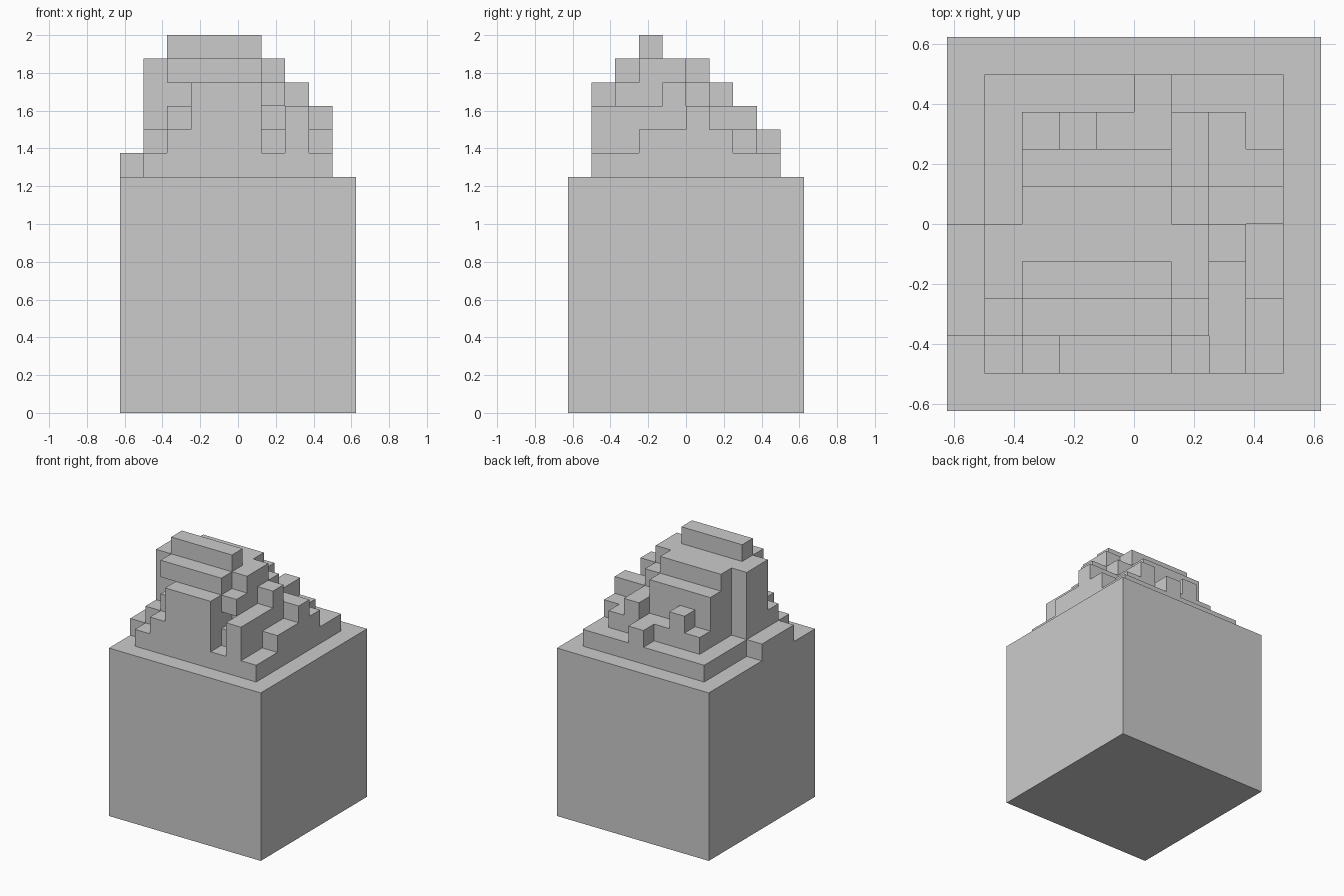
import bpy, bmesh
from mathutils import Vector

if "Cube" in bpy.data.objects:
    bpy.data.objects.remove(bpy.data.objects["Cube"])

U = 0.125          # block size
N = 10             # blocks per side
HALF = N * U / 2
BASE = 1.25        # height of the plain cube

# Terrace heights in blocks above the cube: rows run front to back, columns left to right
ROWS = ["0000000000",
        "0124441310",
        "1255554310",
        "1566665320",
        "1555555420",
        "0155554330",
        "0144443220",
        "0123223210",
        "0111121110",
        "0000000000"]
# Gaps under the two overhanging blocks (column, row, layer)
GAPS = {(2, 2, 4), (6, 2, 3)}


def filled(i, j, k):
    """Layer 0 is the cube, layers 1 and up are the terraces."""
    if not (0 <= i < N and 0 <= j < N and k >= 0):
        return False
    return k <= int(ROWS[j][i]) and (i, j, k) not in GAPS


def level(k):
    return 0.0 if k == 0 else BASE + (k - 1) * U


def corner(c):
    return Vector((c[0] * U - HALF, c[1] * U - HALF, level(c[2])))


bm = bmesh.new()
verts = {}


def vert(c):
    if c not in verts:
        verts[c] = bm.verts.new(corner(c))
    return verts[c]


# Make only the exposed side of every block
for i in range(N):
    for j in range(N):
        for k in range(7):
            if not filled(i, j, k):
                continue
            for axis in range(3):
                for side in (0, 1):
                    step = [0, 0, 0]
                    step[axis] = 1 if side else -1
                    if filled(i + step[0], j + step[1], k + step[2]):
                        continue
                    a, b = (axis + 1) % 3, (axis + 2) % 3
                    loop = []
                    for da, db in ((0, 0), (1, 0), (1, 1), (0, 1)):
                        c = [i, j, k]
                        c[axis] += side
                        c[a] += da
                        c[b] += db
                        loop.append(vert(tuple(c)))
                    bm.faces.new(loop if side else loop[::-1])

# Merge flat areas into large clean faces
bmesh.ops.dissolve_limit(bm, angle_limit=0.01, verts=bm.verts[:], edges=bm.edges[:])

mesh = bpy.data.meshes.new("stepped_block")
bm.to_mesh(mesh)
bm.free()
bpy.context.collection.objects.link(bpy.data.objects.new("stepped_block", mesh))
